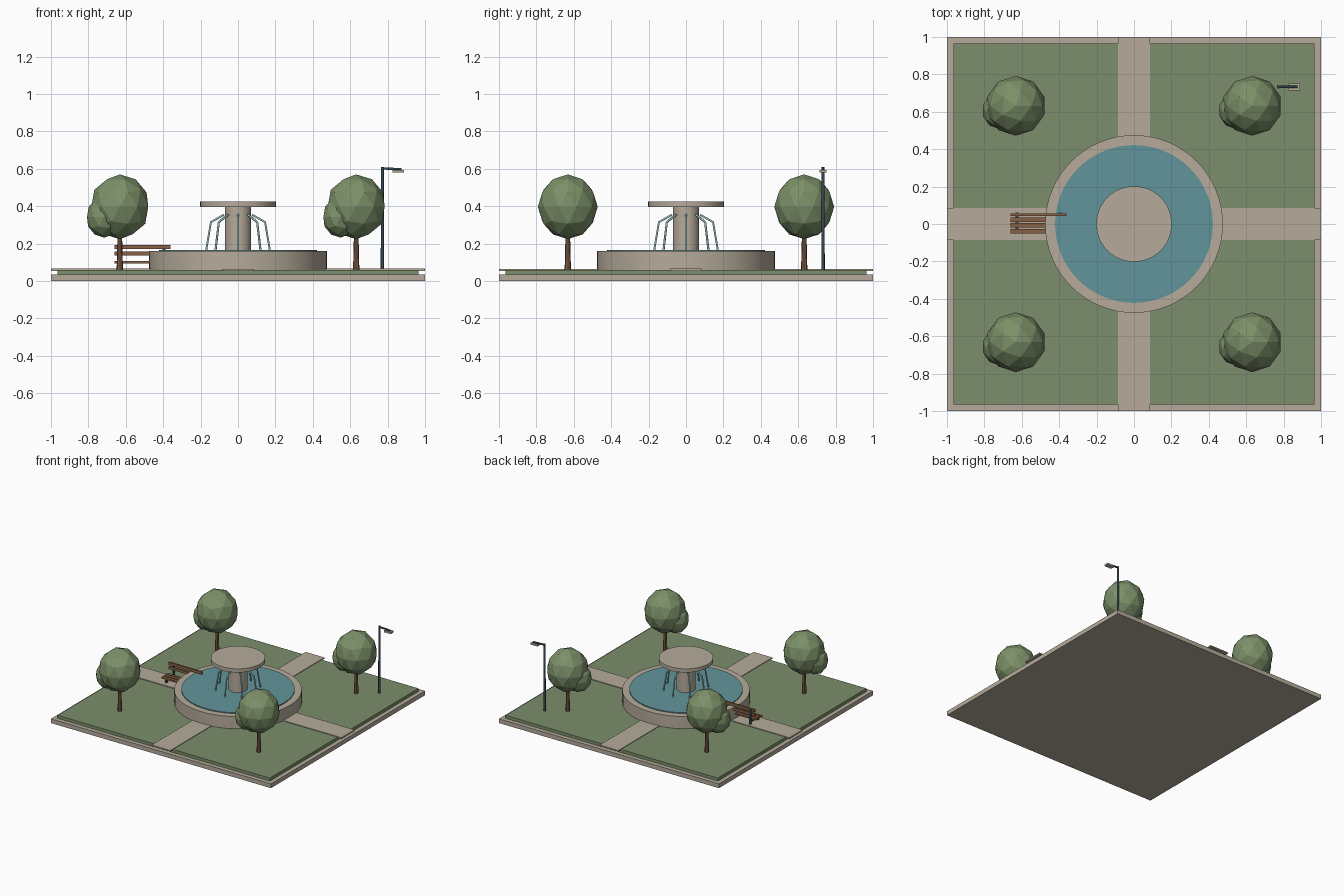
import bpy
import math
from mathutils import Vector

cube = bpy.data.objects.get("Cube")
if cube:
    bpy.data.objects.remove(cube, do_unlink=True)


def material(name, r, g, b):
    m = bpy.data.materials.new(name)
    m.use_nodes = True
    m.diffuse_color = (r, g, b, 1)
    m.node_tree.nodes["Principled BSDF"].inputs["Base Color"].default_value = (r, g, b, 1)
    return m


STONE = material("pale stone", 0.47, 0.41, 0.33)
GRASS = material("grass green", 0.20, 0.275, 0.15)
WATER = material("pool blue", 0.12, 0.30, 0.33)
SPRAY = material("spray blue", 0.30, 0.48, 0.49)
LEAF = material("leaf green", 0.20, 0.28, 0.14)
BARK = material("bark brown", 0.22, 0.115, 0.065)
WOOD = material("bench wood", 0.25, 0.12, 0.06)
METAL = material("dark metal", 0.04, 0.065, 0.085)


def finish(name, mat, smooth=False):
    ob = bpy.context.object
    ob.name = name
    ob.data.materials.append(mat)
    if smooth:
        bpy.ops.object.shade_smooth_by_angle(angle=math.radians(40))
    return ob


def box(name, mat, lo, hi):
    """Box between two opposite corners."""
    lo, hi = Vector(lo), Vector(hi)
    bpy.ops.mesh.primitive_cube_add(size=1, location=(lo + hi) / 2)
    bpy.context.object.scale = hi - lo
    bpy.ops.object.transform_apply(location=False, rotation=False, scale=True)
    return finish(name, mat)


def drum(name, mat, x, y, z0, z1, r0, r1=None, sides=64):
    """Upright cylinder, tapered when a second radius is given."""
    bpy.ops.mesh.primitive_cone_add(vertices=sides, radius1=r0, radius2=r0 if r1 is None else r1,
                                    depth=z1 - z0, location=(x, y, (z0 + z1) / 2))
    return finish(name, mat, smooth=True)


def blob(name, mat, centre, size):
    """Faceted foliage ball."""
    bpy.ops.mesh.primitive_ico_sphere_add(subdivisions=2, radius=1, location=centre)
    bpy.context.object.scale = size
    bpy.ops.object.transform_apply(location=False, rotation=False, scale=True)
    return finish(name, mat)


def tube(name, mat, points, radius):
    """Round tube along a path of points."""
    curve = bpy.data.curves.new(name, "CURVE")
    curve.dimensions = "3D"
    curve.bevel_depth = radius
    curve.bevel_resolution = 1
    curve.use_fill_caps = True
    line = curve.splines.new("POLY")
    line.points.add(len(points) - 1)
    for p, co in zip(line.points, points):
        p.co = (*co, 1)
    curve.materials.append(mat)
    ob = bpy.data.objects.new(name, curve)
    bpy.context.collection.objects.link(ob)
    return ob


# Ground slab, lawn and crossing paths
box("plaza_base", STONE, (-1, -1, 0), (1, 1, 0.035))
box("lawn", GRASS, (-0.965, -0.965, 0.035), (0.965, 0.965, 0.06))
box("path_across", STONE, (-1, -0.085, 0.055), (1, 0.085, 0.066))
box("path_along", STONE, (-0.085, -1, 0.055), (0.085, 1, 0.065))

# Fountain
drum("fountain_basin", STONE, 0, 0, 0.055, 0.16, 0.475)
drum("fountain_water", WATER, 0, 0, 0.155, 0.167, 0.422)
drum("fountain_column", STONE, 0, 0, 0.16, 0.4, 0.07, sides=32)
drum("fountain_bowl", STONE, 0, 0, 0.395, 0.425, 0.202)
JET = [(0.075, 0.355), (0.145, 0.315), (0.17, 0.165)]
for i in range(8):
    c, s = math.cos(i * math.pi / 4), math.sin(i * math.pi / 4)
    tube(f"water_jet_{i + 1}", SPRAY, [(r * c, r * s, z) for r, z in JET], 0.006)

# Trees
for sx in (-1, 1):
    for sy in (-1, 1):
        tag = ("back" if sy > 0 else "front") + ("_left" if sx > 0 else "_right")
        x, y = sx * 0.632, sy * 0.632
        drum("trunk_" + tag, BARK, x, y, 0.055, 0.3, 0.017, 0.011, sides=8)
        blob("crown_" + tag, LEAF, (x, y, 0.397), (0.16, 0.16, 0.173))
        blob("side_crown_" + tag, LEAF, (x - 0.083, y - 0.025, 0.342), (0.097, 0.1, 0.11))

# Bench
for i, y in enumerate((-0.04, -0.007, 0.022)):
    box(f"seat_slat_{i + 1}", WOOD, (-0.66, y - 0.012, 0.095), (-0.36, y + 0.012, 0.108))
for i, z in enumerate((0.148, 0.182)):
    box(f"back_slat_{i + 1}", WOOD, (-0.66, 0.043, z - 0.011), (-0.36, 0.056, z + 0.011))
for i, x in enumerate((-0.625, -0.395)):
    box(f"bench_rail_{i + 1}", METAL, (x - 0.008, -0.045, 0.085), (x + 0.008, 0.055, 0.096))
    box(f"bench_front_leg_{i + 1}", METAL, (x - 0.008, -0.045, 0.055), (x + 0.008, -0.03, 0.09))
    box(f"bench_back_post_{i + 1}", METAL, (x - 0.008, 0.053, 0.055), (x + 0.008, 0.062, 0.185))

# Street lamp
drum("lamp_post", METAL, 0.772, 0.733, 0.055, 0.61, 0.009, 0.008, sides=12)
tube("lamp_arm", METAL, [(0.77, 0.733, 0.602), (0.875, 0.733, 0.598)], 0.007)
box("lamp_head", STONE, (0.825, 0.715, 0.58), (0.888, 0.751, 0.594))
